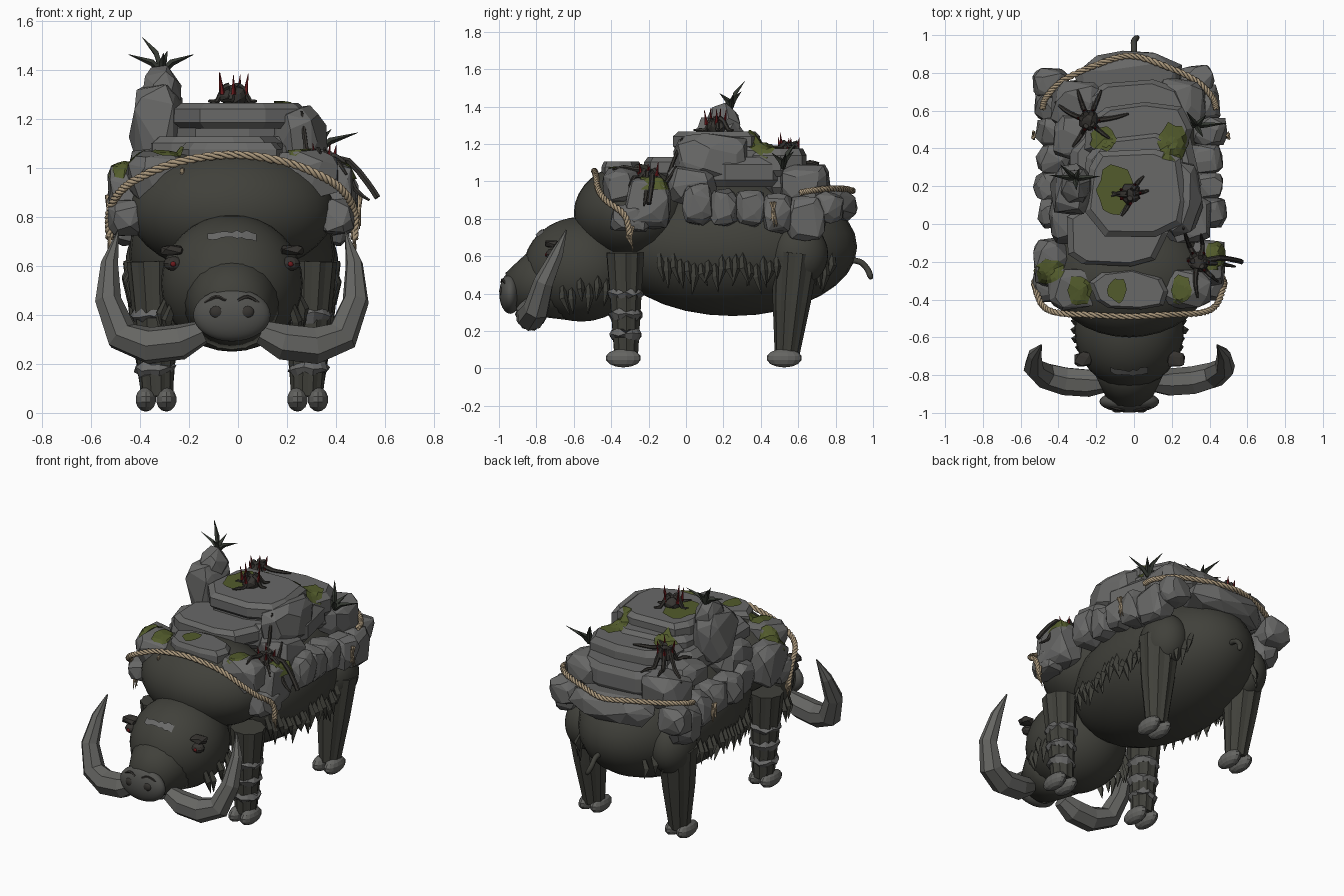
import bpy, bmesh, math, random
from mathutils import Vector
from mathutils.bvhtree import BVHTree

random.seed(7)
cube = bpy.data.objects.get("Cube")
if cube:
    bpy.data.objects.remove(cube)
AXIS = -0.025          # the animal's midline
uni = random.uniform


def material(name, r, g, b):
    m = bpy.data.materials.new(name)
    m.use_nodes = True
    m.diffuse_color = (r, g, b, 1)
    m.node_tree.nodes["Principled BSDF"].inputs["Base Color"].default_value = (r, g, b, 1)
    return m


HIDE = material("dark hide", .052, .052, .043)
STONE = material("grey stone", .14, .14, .137)
TUSK = material("tusk grey", .13, .13, .122)
SNOUT = material("snout grey", .085, .085, .078)
MOSS = material("moss green", .085, .105, .025)
ROPE = material("rope tan", .4, .31, .2)
ROOT = material("root brown", .037, .034, .03)
LEAF = material("leaf dark green", .034, .04, .031)
RED = material("thorn red", .15, .01, .012)


def finish(bm, name, mat, smooth=False):
    bmesh.ops.recalc_face_normals(bm, faces=bm.faces)
    for f in bm.faces:
        f.smooth = smooth
    me = bpy.data.meshes.new(name)
    bm.to_mesh(me)
    bm.free()
    me.materials.append(mat)
    bpy.context.collection.objects.link(bpy.data.objects.new(name, me))


def ellipsoid(name, loc, size, mat, seg=32, smooth=True):
    bm = bmesh.new()
    bmesh.ops.create_uvsphere(bm, u_segments=seg, v_segments=seg // 2, radius=1)
    for v in bm.verts:
        v.co = Vector(loc) + v.co * Vector(size)
    finish(bm, name, mat, smooth)


def sweep(bm, pts, radii, sides):
    # tapered tube through the points, with a twist-free frame
    pts = [Vector(p) for p in pts]
    rings, quat, old = [], None, None
    for i, p in enumerate(pts):
        tan = (pts[min(i + 1, len(pts) - 1)] - pts[max(i - 1, 0)]).normalized()
        quat = old.rotation_difference(tan) @ quat if quat else tan.to_track_quat('Z', 'Y')
        old = tan
        ring = []
        for k in range(sides):
            a = math.tau * k / sides
            ring.append(bm.verts.new(p + quat @ Vector((math.cos(a), math.sin(a), 0)) * radii[i]))
        rings.append(ring)
    for a, b in zip(rings, rings[1:]):
        for k in range(sides):
            n = (k + 1) % sides
            bm.faces.new((a[k], a[n], b[n], b[k]))
    bm.faces.new(rings[0][::-1])
    bm.faces.new(rings[-1])


def spline(pts, steps):
    # smooth sampling of a path
    p = [Vector(q) for q in pts]
    p = [2 * p[0] - p[1]] + p + [2 * p[-1] - p[-2]]
    out = []
    for a, b, c, d in zip(p, p[1:], p[2:], p[3:]):
        for i in range(steps):
            t = i / steps
            out.append(b + (c - a) * t / 2 + (a - 2.5 * b + 2 * c - d / 2) * t * t
                       + (1.5 * (b - c) + (d - a) / 2) * t ** 3)
    return out + [p[-2]]


stone_trees = []


def hull(name, points, mat):
    bm = bmesh.new()
    for p in points:
        bm.verts.new(p)
    res = bmesh.ops.convex_hull(bm, input=bm.verts)
    loose = {e for e in res["geom_interior"] if isinstance(e, bmesh.types.BMVert)}
    bmesh.ops.delete(bm, geom=list(loose), context='VERTS')
    bmesh.ops.dissolve_limit(bm, angle_limit=.18, verts=bm.verts, edges=bm.edges)
    stone_trees.append(BVHTree.FromBMesh(bm))
    finish(bm, name, mat)


def rock(name, loc, size, mat=STONE, count=36, power=.64):
    # jittered hull between a ball and a box
    pts = []
    for i in range(count):
        z = 1 - 2 * (i + .5) / count
        a = i * 2.4 + uni(-.3, .3)
        r = math.sqrt(1 - z * z)
        v = Vector([math.copysign(abs(c) ** power, c) for c in (r * math.cos(a), r * math.sin(a), z)])
        pts.append(Vector(loc) + v * uni(.84, 1.02) * Vector(size))
    hull(name, pts, mat)


def slab(name, loc, size):
    # flat rounded stone with chamfered rims
    pts = []
    for k in range(9):
        a, wob = math.tau * k / 9 + uni(-.15, .15), uni(.9, 1.06)
        c, s = [math.copysign(abs(f(a)) ** .75, f(a)) * wob for f in (math.cos, math.sin)]
        for out, h in ((.9, -1), (1, -.55), (1, .5), (.88, 1)):
            pts.append(Vector(loc) + Vector((c * out, s * out, h)) * Vector(size))
    hull(name, pts, STONE)


# body, shoulder, head and muzzle
BODY = Vector((AXIS, .25, .65)), Vector((.42, .665, .37))
HEAD = Vector((AXIS, -.56, .53)), Vector((.29, .31, .28))
ellipsoid("body", *BODY, HIDE)
ellipsoid("shoulder", (AXIS, -.28, .83), (.42, .32, .265), HIDE)
ellipsoid("head", *HEAD, HIDE)
bm = bmesh.new()
sweep(bm, [(AXIS, -.68, .48), (AXIS, -.84, .43), (AXIS, -.93, .4)], [.235, .16, .115], 24)
finish(bm, "muzzle", HIDE, True)
ellipsoid("snout", (AXIS, -.94, .4), (.158, .058, .108), SNOUT)
bm = bmesh.new()
sweep(bm, spline([(0, .86, .58), (0, .93, .57), (0, .97, .53), (.02, .99, .48)], 3),
      [.016] * 9 + [.01], 8)
finish(bm, "tail", HIDE, True)

# forehead scar
bm = bmesh.new()
rows = [[], []]
for i in range(11):
    x = AXIS + (i - 5) * .02
    for row, dz in zip(rows, (-1, 1)):
        z = .728 + dz * uni(.008, .022) - abs(i - 5) * .001
        q = (Vector((x, 0, z)) - HEAD[0]) / .285
        row.append(bm.verts.new((x, HEAD[0].y - .31 * math.sqrt(1 - q.x ** 2 - q.z ** 2) - .008, z)))
for i in range(10):
    bm.faces.new((rows[0][i], rows[0][i + 1], rows[1][i + 1], rows[1][i]))
finish(bm, "forehead_scar", STONE)

for s, side in ((-1, "right"), (1, "left")):
    def at(x, y, z):
        return (AXIS + s * x, y, z)

    # face details
    ellipsoid(side + "_nostril", at(.062, -.985, .412), (.03, .014, .026), ROOT, 12)
    bm = bmesh.new()
    sweep(bm, spline([at(.025, -.985, .46), at(.065, -.98, .475), at(.11, -.965, .45)], 3), [.007] * 7, 5)
    finish(bm, side + "_nostril_ridge", ROOT)
    ellipsoid(side + "_eye", at(.238, -.715, .61), (.042, .035, .03), ROOT, 12, False)
    ellipsoid(side + "_pupil", at(.24, -.746, .608), (.012, .008, .011), RED, 8)
    rock(side + "_brow", at(.245, -.715, .665), (.055, .045, .024), ROOT, 16)
    # tusk
    bm = bmesh.new()
    sweep(bm, [at(.12, -.84, .33), at(.21, -.84, .29), at(.34, -.83, .275), at(.45, -.8, .315),
               at(.506, -.76, .46), at(.5, -.69, .61), at(.465, -.64, .74)],
          [.05, .075, .077, .07, .055, .036, .004], 7)
    finish(bm, side + "_tusk", TUSK)

    # legs with fluted planks, thighs and paired toes
    for part, top, foot, rad in (("front", -.325, -.32, .105), ("rear", .59, .54, .125)):
        bm = bmesh.new()
        sweep(bm, [at(.325, top, .62), at(.316, (top + foot) / 2, .36), at(.306, foot, .07)],
              [rad, rad * .82, .066], 20)
        for i, v in enumerate(bm.verts):
            if i % 2:
                c = Vector(at(.316, top + (foot - top) * (.62 - v.co.z) / .55, v.co.z))
                v.co = v.co.lerp(c, .08)
        finish(bm, f"{part}_{side}_leg", HIDE)
        for x in (.268, .352):
            ellipsoid(f"{part}_{side}_toe", at(x, foot - .015, .055), (.043, .095, .05), TUSK, 14, False)
    ellipsoid(side + "_thigh", at(.3, .6, .61), (.135, .16, .17), HIDE)
    # jagged stone bands on the front leg
    for h, r in ((.4, .09), (.29, .084), (.18, .078)):
        bm = bmesh.new()
        sweep(bm, [at(.314, -.323, h + d) for d in (.022, 0, -.022)], [r * .95, r * 1.12, r * .92], 14)
        for v in bm.verts:
            v.co.z += uni(-.014, .014)
        finish(bm, side + "_leg_band", STONE)

    # hanging bristles on flank and cheek
    bm = bmesh.new()
    for part, y0, y1, n, h in ((BODY, -.14, .78, 26, .575), (HEAD, -.66, -.38, 7, .45)):
        c, e = part
        for i in range(n):
            y = y0 + (y1 - y0) * i / (n - 1)
            z = h + uni(-.03, .03)
            w = e.x * math.sqrt(max(.02, 1 - ((y - c.y) / e.y) ** 2 - ((z - c.z) / e.z) ** 2))
            drop = uni(.1, .16)
            sweep(bm, [at(w - .015, y, z + .02), at(w + .012, y + .005, z - drop * .4),
                       at(w + .01, y + uni(-.02, .04), z - drop)], [.014, .022, .002], 4)
    finish(bm, side + "_bristles", HIDE)

    # row of boulders along the flank
    row = ((-.2, .88, .14, .15), (.06, .88, .09, .12), (.2, .86, .085, .11), (.345, .86, .09, .11),
           (.49, .83, .09, .115), (.64, .8, .11, .13))
    for y, z, ry, rz in row:
        rock(side + "_flank_boulder", at(.41 + uni(-.02, .02), y, z), (.1, ry, rz))
    rock(side + "_shoulder_boulder", at(.3, -.34, .97), (.15, .12, .11))
    rock(side + "_upper_boulder", at(.31, .03, .98), (.13, .15, .11))
    rock(side + "_rear_boulder", at(.27, .63, .98), (.16, .15, .12))
    rock(side + "_lower_shoulder_boulder", at(.43, -.3, .8), (.085, .12, .08))

# back slabs, stacked plateau and spire
for name, loc, size in (
        ("front_slab", (AXIS, -.35, 1.05), (.21, .11, .055)),
        ("shoulder_slab", (-.09, -.06, 1.075), (.29, .18, .055)),
        ("lower_plateau", (.01, .25, 1.05), (.36, .34, .08)),
        ("middle_plateau", (.01, .24, 1.13), (.28, .27, .07)),
        ("top_plateau", (.01, .17, 1.215), (.28, .25, .052)),
        ("rear_plateau", (.03, .48, 1.1), (.29, .18, .075)),
        ("rear_ledge", (.01, .58, 1.01), (.31, .19, .08))):
    slab(name, loc, size)
rock("rear_slab", (AXIS, .77, .87), (.31, .15, .1), power=.8)
rock("right_corner_boulder", (-.44, .74, .86), (.1, .09, .1))
rock("left_corner_boulder", (.33, .76, .86), (.1, .09, .09))
rock("left_block", (.25, .14, 1.12), (.12, .22, .145))
rock("right_step", (-.31, .46, 1.03), (.13, .13, .09))
rock("spire", (-.33, .18, 1.17), (.115, .15, .19), count=32)
rock("spire_tip", (-.315, .2, 1.3), (.09, .11, .125), count=24, power=.95)


def ground(x, y):
    # height of the stones below a point
    hits = [t.ray_cast(Vector((x, y, 3)), Vector((0, 0, -1)))[0] for t in stone_trees]
    return max([h.z for h in hits if h] + [.8])


# moss patches draped on the stones
for x, y, rx, ry in ((-.16, .45, .075, .065), (.2, .43, .085, .11), (-.1, .18, .1, .13),
                     (-.45, -.25, .08, .07), (-.29, -.35, .065, .09), (-.09, -.35, .05, .07),
                     (.25, -.35, .06, .08), (.43, -.17, .06, .09)):
    bm = bmesh.new()
    mid = ground(x, y)
    centre = bm.verts.new((x, y, mid + .008))
    edge = [uni(.8, 1.1) for k in range(14)]
    rings = []
    for f in (.35, .7, 1):
        ring = []
        for k, e in enumerate(edge):
            a = math.tau * k / 14
            px, py = x + rx * f * e * math.cos(a), y + ry * f * e * math.sin(a)
            ring.append(bm.verts.new((px, py, max(ground(px, py), mid - .07) + .008)))
        rings.append(ring)
    for k in range(14):
        n = (k + 1) % 14
        bm.faces.new((centre, rings[0][k], rings[0][n]))
        for a, b in zip(rings, rings[1:]):
            bm.faces.new((a[k], b[k], b[n], a[n]))
    finish(bm, "moss_patch", MOSS)


# twisted ropes, hung symmetrically
def rope(name, half, turns):
    path = spline([(AXIS - x, y, z) for x, y, z in half[:0:-1]]
                  + [(AXIS + x, y, z) for x, y, z in half], 14)
    bm = bmesh.new()
    for k in range(3):
        strand = []
        for i, p in enumerate(path):
            a = math.tau * (k / 3 + turns * i / len(path))
            tan = path[min(i + 1, len(path) - 1)] - path[max(i - 1, 0)]
            strand.append(p + tan.to_track_quat('Z', 'Y') @ Vector((math.cos(a), math.sin(a), 0)) * .01)
        sweep(bm, strand, [.0085] * len(strand), 5)
    finish(bm, name, ROPE, True)


rope("front_rope", [(0, -.49, 1.055), (.22, -.48, 1.025), (.38, -.47, .96), (.46, -.43, .9),
                    (.5, -.33, .82), (.5, -.3, .71)], 19)
rope("rear_rope", [(0, .89, .95), (.18, .84, .96), (.35, .76, .96), (.44, .67, .95), (.46, .61, .94)], 16)
# frayed rope ends
bm = bmesh.new()
for x, y, z in ((.495, .47, .89), (-.53, .47, .89), (.475, -.3, .76), (-.525, -.3, .76), (-.23, -.49, 1)):
    for k in range(5):
        sweep(bm, [(x + uni(-.01, .01), y + uni(-.02, .02), z), (x, y + uni(-.02, .02), z - .06),
                   (x + uni(-.01, .01), y + uni(-.025, .025), z - uni(.08, .14))], [.007, .008, .002], 4)
finish(bm, "rope_fray", ROPE)


# thorny root balls
def root_ball(x, y, count, low, high):
    z = ground(x, y) + .025
    rock("root_ball", (x, y, z), (.06, .06, .05), ROOT, 30, 1)
    roots, thorns = bmesh.new(), bmesh.new()
    for k in range(count):
        a = math.tau * k / count + uni(-.3, .3)
        d, reach = Vector((math.cos(a), math.sin(a), 0)), uni(low, high)
        bend = Vector((-d.y, d.x, 0)) * uni(-.07, .07)
        pts = [Vector((x, y, z)) + d * reach * t + bend * t * t for t in (.2, .45, .7, 1)]
        for p, t in zip(pts, (.2, .45, .7, 1)):
            p.z = max(ground(p.x, p.y) + .008, z - t * .15)
        sweep(roots, spline(pts, 2), [.015, .014, .013, .012, .011, .009, .005], 6)
        tip = Vector((x, y, z)) + d * .062 + Vector((0, 0, uni(.06, .1)))
        sweep(thorns, [Vector((x, y, z + .01)) + d * .05, tip], [.011, .001], 5)
    finish(roots, "root_tendrils", ROOT)
    finish(thorns, "red_thorns", RED)


root_ball(-.02, .16, 5, .08, .12)
root_ball(.34, -.2, 6, .12, .2)
root_ball(-.24, .55, 6, .14, .23)
bm = bmesh.new()
sweep(bm, spline([(.36, -.2, 1.04), (.45, -.18, 1.03), (.53, -.19, .94), (.57, -.2, .88)], 2), [.014] * 7, 6)
finish(bm, "long_root", ROOT)

# blade-leaf tufts
for x, y, z, lean in ((-.31, .24, 1.39, 0), (.33, .52, 1.07, .03)):
    bm = bmesh.new()
    for a, r, h in ((.1, .13, .075), (3, .14, .075), (2.4, .11, .145), (1.2, .06, .09), (4.8, .06, .08)):
        dx, dy = math.cos(a) * r + lean, math.sin(a) * r
        sweep(bm, [(x, y, z), (x + dx * .3, y + dy * .3, z + h * .55), (x + dx, y + dy, z + h)],
              [.012, .014, .001], 4)
    finish(bm, "leaf_tuft", LEAF)
